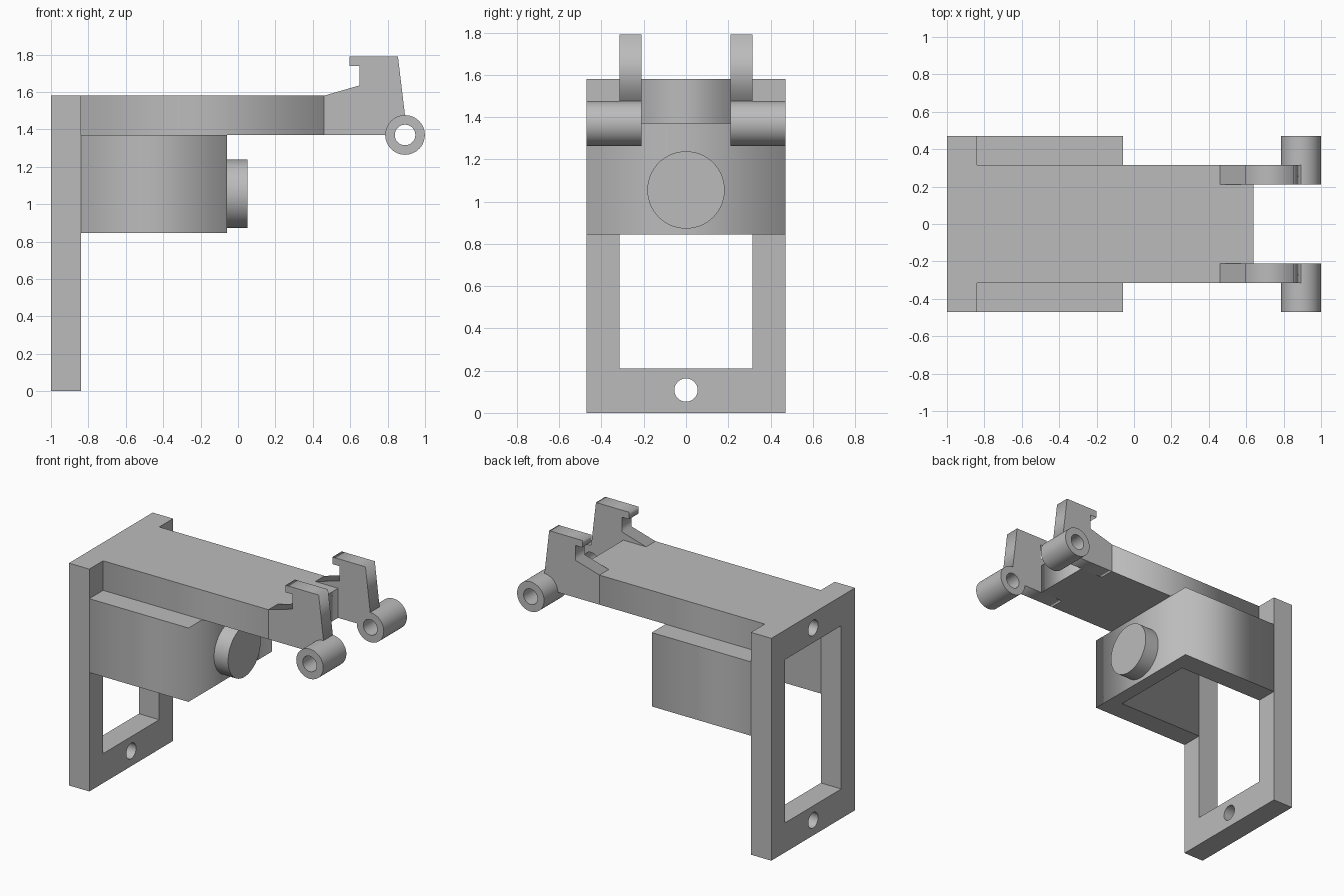
import bpy, bmesh
from math import cos, sin, pi, radians
from mathutils import Vector

cube = bpy.data.objects.get("Cube")
if cube:
    bpy.data.objects.remove(cube, do_unlink=True)

grey = bpy.data.materials.new("plain grey")
grey.use_nodes = True
colour = (0.5, 0.5, 0.5, 1)
grey.diffuse_color = colour
for node in grey.node_tree.nodes:
    if node.type == 'BSDF_PRINCIPLED':
        node.inputs["Base Color"].default_value = colour

# Profile coordinates (u, v) and extrusion position w, for each extrusion axis
PLACE = {
    'x': lambda u, v, w: Vector((w, u, v)),
    'y': lambda u, v, w: Vector((u, w, v)),
    'z': lambda u, v, w: Vector((u, v, w)),
}


def rect(u0, u1, v0, v1):
    return [(u0, v0), (u1, v0), (u1, v1), (u0, v1)]


def arc(u, v, r, start=0, sweep=2 * pi, steps=48, closed=True):
    count = steps if closed else steps + 1
    angles = [start + sweep * i / steps for i in range(count)]
    return [(u + r * cos(a), v + r * sin(a)) for a in angles]


def prism(name, loops, axis, low, high, smooth=False):
    """Extrude an outline, with further loops as holes, between two positions."""
    curve = bpy.data.curves.new(name, 'CURVE')
    curve.dimensions = '2D'
    curve.fill_mode = 'BOTH'
    curve.extrude = (high - low) / 2
    for loop in loops:
        spline = curve.splines.new('POLY')
        spline.points.add(len(loop) - 1)
        for point, (u, v) in zip(spline.points, loop):
            point.co = (u, v, 0, 1)
        spline.use_cyclic_u = True
    helper = bpy.data.objects.new(name + " profile", curve)
    bpy.context.collection.objects.link(helper)
    graph = bpy.context.evaluated_depsgraph_get()
    mesh = bpy.data.meshes.new_from_object(helper.evaluated_get(graph))
    bpy.data.objects.remove(helper, do_unlink=True)
    bpy.data.curves.remove(curve)

    bm = bmesh.new()
    bm.from_mesh(mesh)
    bmesh.ops.remove_doubles(bm, verts=bm.verts, dist=0.0005)
    for vert in bm.verts:
        u, v, w = vert.co
        vert.co = PLACE[axis](u, v, w + (low + high) / 2)
    bmesh.ops.recalc_face_normals(bm, faces=bm.faces)
    bmesh.ops.dissolve_limit(bm, angle_limit=0.01, verts=bm.verts, edges=bm.edges)
    bm.to_mesh(mesh)
    bm.free()
    mesh.name = name
    mesh.materials.clear()
    mesh.materials.append(grey)
    obj = bpy.data.objects.new(name, mesh)
    bpy.context.collection.objects.link(obj)
    if smooth:
        bpy.ops.object.select_all(action='DESELECT')
        obj.select_set(True)
        bpy.context.view_layer.objects.active = obj
        bpy.ops.object.shade_smooth_by_angle(angle=radians(30))
    return obj


BACK, PLATE, FRONT = -1.0, -0.84, -0.06     # x of the plate and housing faces
WIDE, INNER, GAP = 0.47, 0.315, 0.21        # half widths
UNDER, TOP = 1.37, 1.58                     # deck heights
HOLE = 0.055

# Upright mounting plate with window and two screw holes
prism("mounting_plate", [
    rect(-WIDE, WIDE, 0, TOP),
    rect(-INNER, INNER, 0.21, UNDER),
    arc(0, 0.108, HOLE),
    arc(0, 1.475, HOLE),
], 'x', BACK, PLATE, smooth=True)

# Housing, open at the bottom and towards the window
cavity = FRONT - 0.1
prism("housing", [[
    (PLATE, -WIDE), (FRONT, -WIDE), (FRONT, WIDE), (PLATE, WIDE),
    (PLATE, INNER), (cavity, INNER), (cavity, -INNER), (PLATE, -INNER),
]], 'z', 0.845, UNDER)

# Round boss on the housing
prism("round_boss", [arc(0, 1.055, 0.183, steps=64)], 'x', FRONT, 0.05, smooth=True)

# Deck, narrowed at its end to fit between the arms
ARM, END = 0.46, 0.64
prism("deck", [[
    (PLATE, -INNER), (ARM, -INNER), (ARM, -GAP), (END, -GAP),
    (END, GAP), (ARM, GAP), (ARM, INNER), (PLATE, INNER),
]], 'z', UNDER, TOP)

# Hooked arms and hinge barrels, one on each side
PIN_X, PIN_Z, BARREL = 0.893, 1.37, 0.106
hook = [
    (ARM, UNDER), (ARM, TOP), (0.65, 1.635), (0.65, 1.74), (0.595, 1.74),
    (0.595, 1.79), (0.855, 1.79),
] + arc(PIN_X, PIN_Z, BARREL - 0.003, pi / 2, pi / 2, 10, closed=False)
for side, sign in (("left", 1), ("right", -1)):
    low, high = sorted((sign * GAP, sign * INNER))
    prism(side + "_hook_arm", [hook], 'y', low, high)
    low, high = sorted((sign * GAP, sign * WIDE))
    prism(side + "_hinge_barrel",
          [arc(PIN_X, PIN_Z, BARREL), arc(PIN_X, PIN_Z, HOLE)],
          'y', low, high, smooth=True)
